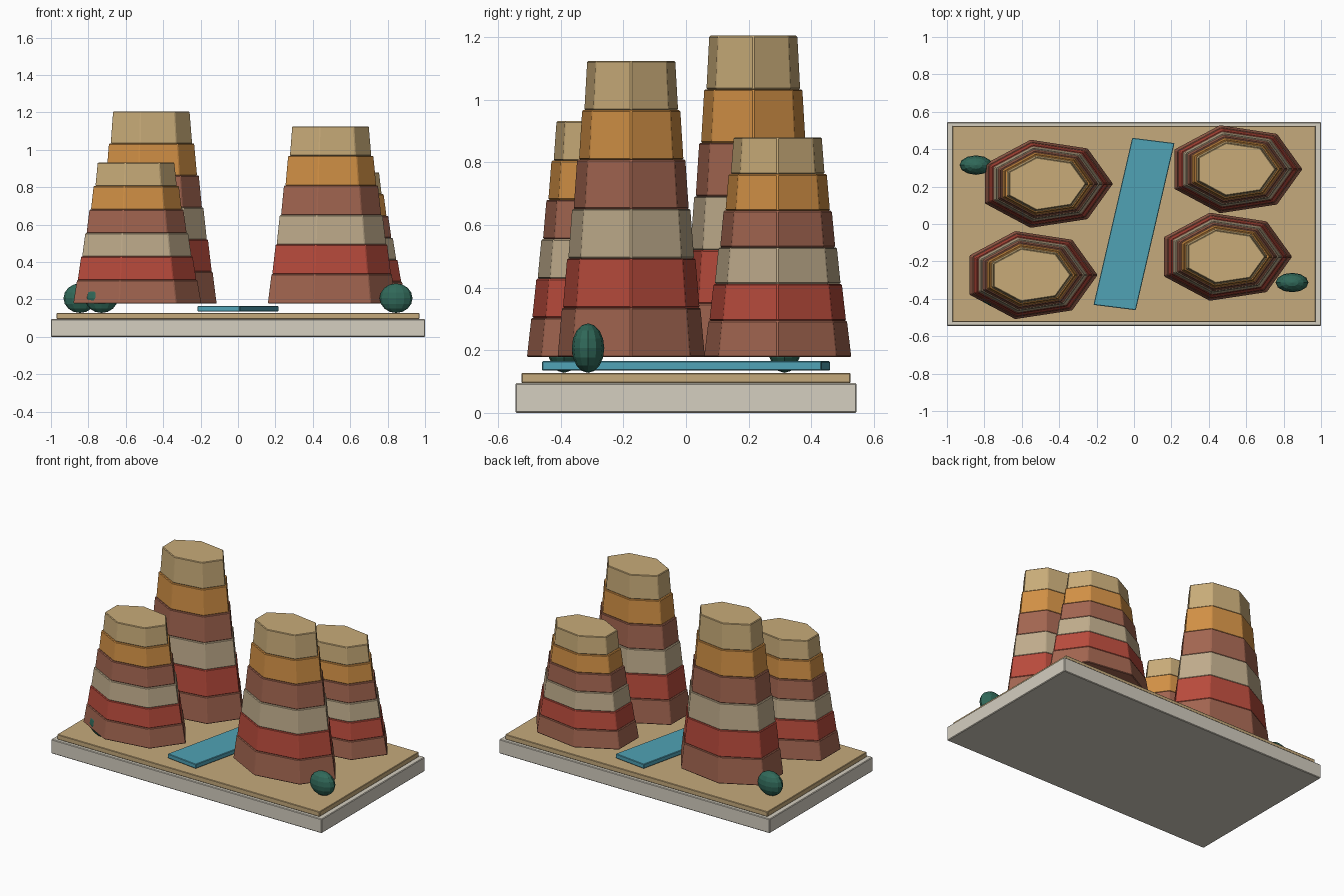
import bpy, bmesh, math
from mathutils import Matrix

if "Cube" in bpy.data.objects:
    bpy.data.objects.remove(bpy.data.objects["Cube"])


def material(name, rgb):
    m = bpy.data.materials.new(name)
    m.diffuse_color = (*rgb, 1)
    m.use_nodes = True
    m.node_tree.nodes["Principled BSDF"].inputs["Base Color"].default_value = m.diffuse_color
    return m


STONE = material("stone", (0.66, 0.62, 0.53))
SAND = material("sand", (0.56, 0.40, 0.20))
WATER = material("water", (0.08, 0.36, 0.46))
GREEN = material("leaf", (0.03, 0.14, 0.10))
BROWN = material("brown_rock", (0.36, 0.13, 0.08))
RED = material("red_rock", (0.48, 0.07, 0.045))
PALE = material("pale_rock", (0.52, 0.41, 0.26))
OCHRE = material("ochre_rock", (0.64, 0.28, 0.06))
TAN = material("tan_rock", (0.58, 0.41, 0.19))


def finish(name, bm, mat, bevel=0):
    me = bpy.data.meshes.new(name)
    bm.to_mesh(me)
    bm.free()
    ob = bpy.data.objects.new(name, me)
    bpy.context.collection.objects.link(ob)
    me.materials.append(mat)
    if bevel:
        mod = ob.modifiers.new("bevel", "BEVEL")
        mod.width, mod.segments = bevel, 1
    return ob


def box(name, size, z0, z1, mat, bevel, shear=None):
    bm = bmesh.new()
    bmesh.ops.create_cube(bm, size=1)
    for v in bm.verts:
        x, y = v.co.x * size[0], v.co.y * size[1]
        if shear:
            x, y = x + v.co.y * shear[0], y + v.co.x * shear[1]
        v.co = (x, y, z1 if v.co.z > 0 else z0)
    finish(name, bm, mat, bevel)


# Base, sand bed and slanted river
box("base_slab", (2.0, 1.09), 0, 0.095, STONE, 0.004)
box("sand_bed", (1.94, 1.05), 0.095, 0.128, SAND, 0.003)
box("river", (0.226, 0.893), 0.135, 0.165, WATER, 0.003, (0.207, -0.028))

# Four stepped towers: seven-sided tapered strata
BOTTOM = 0.178
STRATA = [BROWN, RED, PALE, BROWN, OCHRE, TAN]
TOWERS = {
    "back_left": (-0.473, 0.215, 1.205),
    "front_left": (-0.555, -0.273, 0.932),
    "front_right": (0.485, -0.175, 1.125),
    "back_right": (0.54, 0.293, 0.88),
}
for place, (cx, cy, top) in TOWERS.items():
    h = (top - BOTTOM) / 6
    for i, mat in enumerate(STRATA):
        r = 0.361 - 0.0262 * i
        bm = bmesh.new()
        bmesh.ops.create_cone(bm, cap_ends=True, segments=7,
                              radius1=r, radius2=r * 0.94, depth=h)
        # put one corner towards +x, then squash in y
        ang = math.atan2(bm.verts[:][0].co.y, bm.verts[:][0].co.x)
        bmesh.ops.transform(
            bm, verts=bm.verts,
            matrix=Matrix.Translation((cx, cy, BOTTOM + h * (i + 0.5)))
            @ Matrix.Diagonal((1, 0.67, 1, 1)) @ Matrix.Rotation(-ang, 4, "Z"))
        finish(f"tower_{place}_stratum_{i + 1}", bm, mat, 0.004)

# Low-poly shrubs
for i, (x, y) in enumerate([(0.845, -0.313), (-0.845, 0.315), (-0.73, -0.39)]):
    bm = bmesh.new()
    bmesh.ops.create_uvsphere(bm, u_segments=12, v_segments=8, radius=1)
    bmesh.ops.transform(
        bm, verts=bm.verts,
        matrix=Matrix.Translation((x, y, 0.207)) @ Matrix.Diagonal((0.088, 0.052, 0.079, 1)))
    finish(f"shrub_{i + 1}", bm, GREEN)
